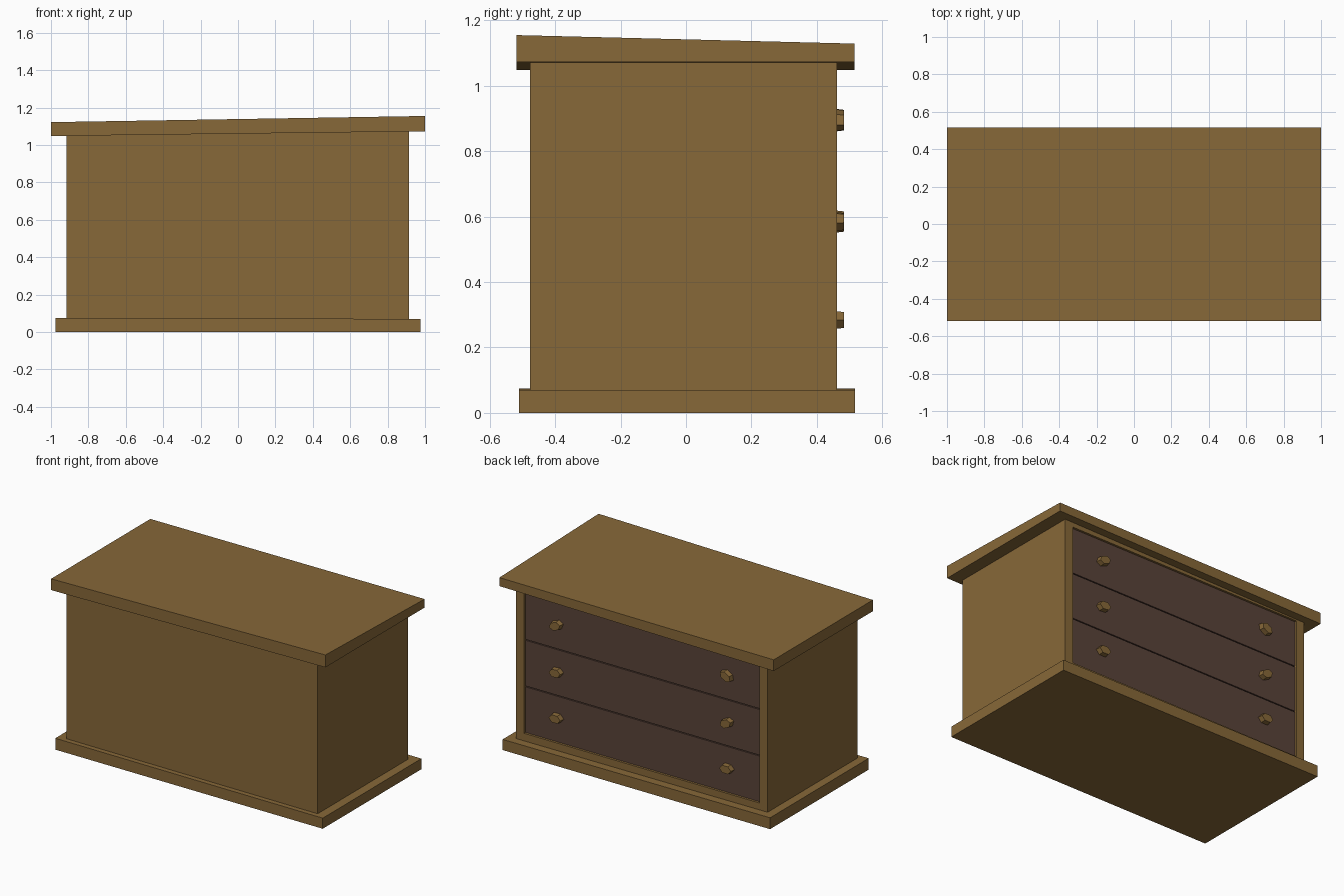
import bpy, bmesh, math
from mathutils import Matrix

if "Cube" in bpy.data.objects:
    bpy.data.objects.remove(bpy.data.objects["Cube"])


def material(name, color):
    m = bpy.data.materials.new(name)
    m.diffuse_color = (*color, 1)
    m.use_nodes = True
    m.node_tree.nodes["Principled BSDF"].inputs["Base Color"].default_value = m.diffuse_color
    return m


WOOD = material("brown_wood", (0.242, 0.138, 0.040))
DARK = material("dark_wood", (0.102, 0.056, 0.041))


def finish(name, bm, mat):
    bmesh.ops.recalc_face_normals(bm, faces=bm.faces)
    me = bpy.data.meshes.new(name)
    bm.to_mesh(me)
    bm.free()
    me.materials.append(mat)
    ob = bpy.data.objects.new(name, me)
    bpy.context.collection.objects.link(ob)
    return ob


def box_bm(x0, x1, y0, y1, z0, z1):
    bm = bmesh.new()
    bmesh.ops.create_cube(bm, size=1)
    for v in bm.verts:
        v.co.x = x1 if v.co.x > 0 else x0
        v.co.y = y1 if v.co.y > 0 else y0
        v.co.z = z1 if v.co.z > 0 else z0
    return bm


# Base plinth, its top dipping slightly to the right
bm = box_bm(-0.975, 0.975, -0.51, 0.517, 0, 0.075)
for v in bm.verts:
    if v.co.x > 0 and v.co.z > 0:
        v.co.z = 0.07
finish("base", bm, WOOD)

# Crooked top board, thicker at the front right
bm = box_bm(-1, 1, -0.518, 0.515, 0, 1)
for v in bm.verts:
    right, back = v.co.x > 0, v.co.y > 0
    if v.co.z > 0.5:
        v.co.z = (1.129 if back else 1.155) if right else 1.122
    else:
        v.co.z = 1.073 if right else 1.048
finish("top_board", bm, WOOD)

# Cabinet body with a shallow recess for the drawers on the +y side
X0, X1, Z0, Z1, Y = -0.86, 0.857, 0.12, 1.04, 0.461
bm = box_bm(-0.918, 0.915, -0.477, Y, 0.06, 1.085)
bm.faces.ensure_lookup_table()
face = max(bm.faces, key=lambda f: f.calc_center_median().y)
bmesh.ops.inset_region(bm, faces=[face], thickness=0.05)
for v in face.verts:
    v.co.x = X1 if v.co.x > 0 else X0
    v.co.z = Z1 if v.co.z > 0.5 else Z0
new = bmesh.ops.extrude_discrete_faces(bm, faces=[face])["faces"][0]
for v in new.verts:
    v.co.y -= 0.03
finish("cabinet_body", bm, WOOD)

# Three drawers, each with two tilted six-sided knobs
H = (Z1 - Z0) / 3
TILT = [(0, 0), (5, 25), (20, -30)]
for i in range(3):
    z = Z0 + i * H
    finish(f"drawer_{i + 1}", box_bm(X0 + 0.003, X1 - 0.003, Y - 0.035, Y - 0.01,
                                     z + 0.003, z + H - 0.003), DARK)
    for side, deg in zip((1, -1), TILT[i]):
        bm = bmesh.new()
        bmesh.ops.create_cone(bm, cap_ends=True, segments=6,
                              radius1=0.5, radius2=0.44, depth=0.035)
        m = (Matrix.Translation((0.622 * side, Y + 0.004, (0.284, 0.585, 0.895)[i]))
             @ Matrix.Rotation(math.radians(deg), 4, 'Y')
             @ Matrix.Diagonal((0.095, 1, 0.064, 1))
             @ Matrix.Rotation(math.radians(-90), 4, 'X')
             @ Matrix.Rotation(math.radians(30), 4, 'Z'))
        bmesh.ops.transform(bm, matrix=m, verts=bm.verts)
        finish(f"knob_{i + 1}_{'right' if side > 0 else 'left'}", bm, WOOD)
